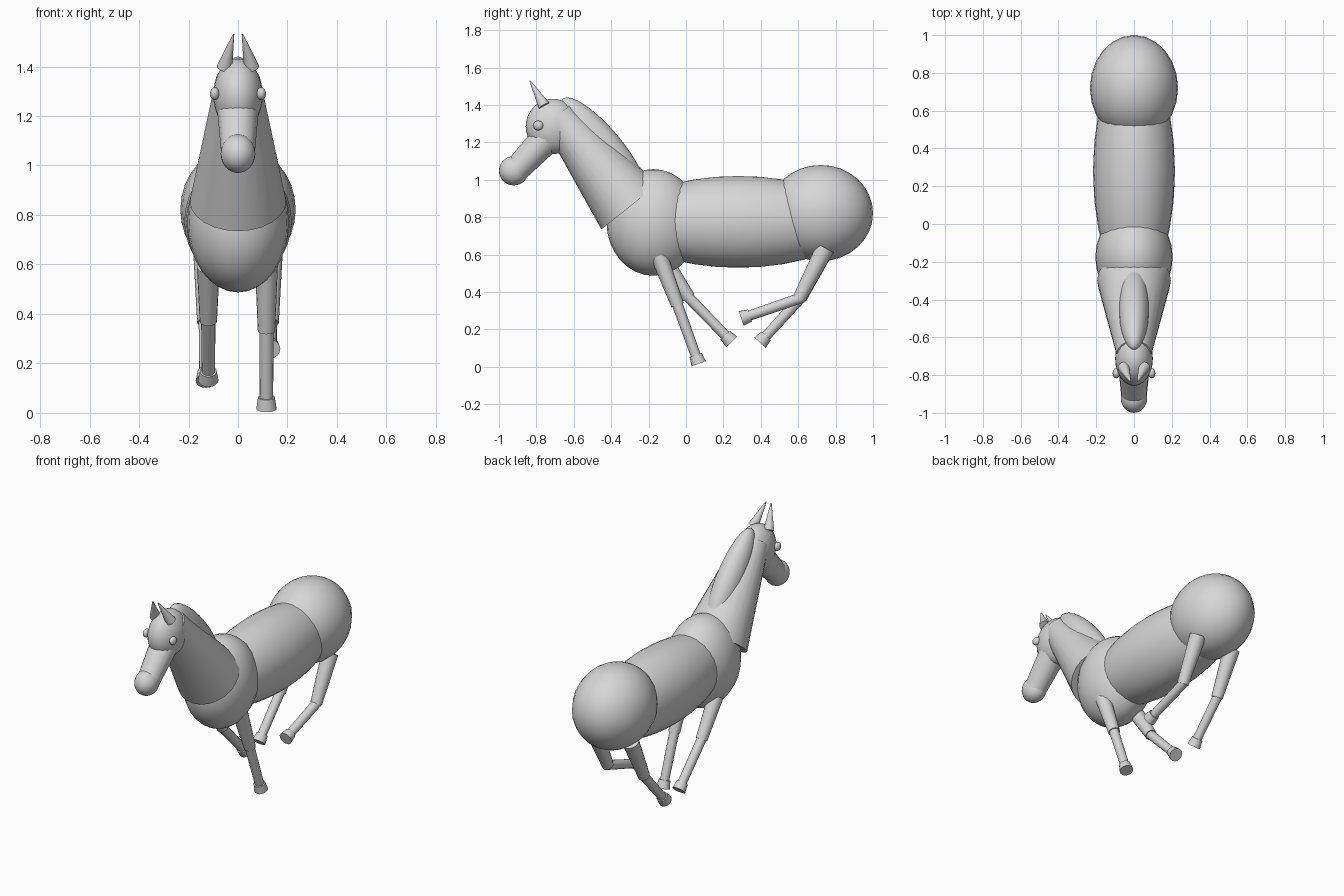
import bpy, bmesh
from mathutils import Vector, Matrix

if "Cube" in bpy.data.objects:
    bpy.data.objects.remove(bpy.data.objects["Cube"])

coat = bpy.data.materials.new("coat_grey")
coat.diffuse_color = (0.68, 0.68, 0.68, 1)
coat.use_nodes = True
coat.node_tree.nodes["Principled BSDF"].inputs["Base Color"].default_value = coat.diffuse_color


def finish(name, bm, matrix):
    mesh = bpy.data.meshes.new(name)
    bm.transform(matrix)
    bm.to_mesh(mesh)
    bm.free()
    mesh.materials.append(coat)
    obj = bpy.data.objects.new(name, mesh)
    bpy.context.collection.objects.link(obj)
    return obj


def ellipsoid(name, centre, radii, axis=(0, 0, 1), segs=24, rings=16):
    """Ellipsoid whose third radius lies along axis (axis in the yz plane)."""
    bm = bmesh.new()
    bmesh.ops.create_uvsphere(bm, u_segments=segs, v_segments=rings, radius=1)
    rot = Vector((0, 0, 1)).rotation_difference(Vector(axis)).to_matrix().to_4x4()
    return finish(name, bm, Matrix.Translation(centre) @ rot @ Matrix.Diagonal((*radii, 1)))


def limb(name, start, end, r_start, r_end, segs=16):
    """Capped tapered cylinder between two points."""
    a, b = Vector(start), Vector(end)
    d = b - a
    bm = bmesh.new()
    bmesh.ops.create_cone(bm, cap_ends=True, segments=segs,
                          radius1=r_start, radius2=r_end, depth=d.length)
    rot = Vector((0, 0, 1)).rotation_difference(d).to_matrix().to_4x4()
    return finish(name, bm, Matrix.Translation((a + b) / 2) @ rot)


# Body masses
ellipsoid("rump", (0, 0.72, 0.822), (0.233, 0.28, 0.257))
ellipsoid("barrel", (0, 0.28, 0.775), (0.217, 0.62, 0.245))
ellipsoid("chest", (0, -0.175, 0.772), (0.205, 0.25, 0.285))

# Neck and mane crest
limb("neck", (0, -0.30, 0.856), (0, -0.689, 1.344), 0.195, 0.091, 24)
ellipsoid("mane", (0, -0.445, 1.182), (0.08, 0.096, 0.33), (0, -0.65, 0.76))

# Head
ellipsoid("head", (0, -0.712, 1.285), (0.1, 0.145, 0.148))
limb("snout", (0, -0.735, 1.235), (0, -0.91, 1.05), 0.085, 0.068)
ellipsoid("muzzle", (0, -0.921, 1.048), (0.07, 0.079, 0.078))
for side, s in (("right", 1), ("left", -1)):
    ellipsoid("eye_" + side, (s * 0.094, -0.79, 1.29), (0.019, 0.027, 0.026), segs=16, rings=10)
    limb("ear_" + side, (s * 0.055, -0.758, 1.395), (s * 0.018, -0.835, 1.53), 0.032, 0.003)


# Legs: upper segment, lower segment and flared hoof, as (y, z) joints
def leg(name, x, top, knee, ankle, r_top):
    top, knee, ankle = (Vector((x, *p)) for p in (top, knee, ankle))
    way = (ankle - knee).normalized()
    limb(name + "_upper", top, knee, r_top, 0.035)
    limb(name + "_lower", knee - way * 0.02, ankle, 0.029, 0.027)
    limb(name + "_hoof", ankle - way * 0.008, ankle + way * 0.042, 0.034, 0.041)


leg("front_leg_right", 0.115, (-0.145, 0.595), (-0.045, 0.33), (0.054, 0.056), 0.046)
leg("front_leg_left", -0.12, (-0.13, 0.59), (0.015, 0.37), (0.215, 0.163), 0.046)
leg("hind_leg_right", 0.13, (0.745, 0.635), (0.605, 0.365), (0.335, 0.272), 0.05)
leg("hind_leg_left", -0.13, (0.745, 0.635), (0.61, 0.365), (0.424, 0.16), 0.05)

# Smooth shading with sharp cap edges
for obj in bpy.context.scene.objects:
    obj.select_set(True)
    bpy.context.view_layer.objects.active = obj
bpy.ops.object.shade_smooth_by_angle()
